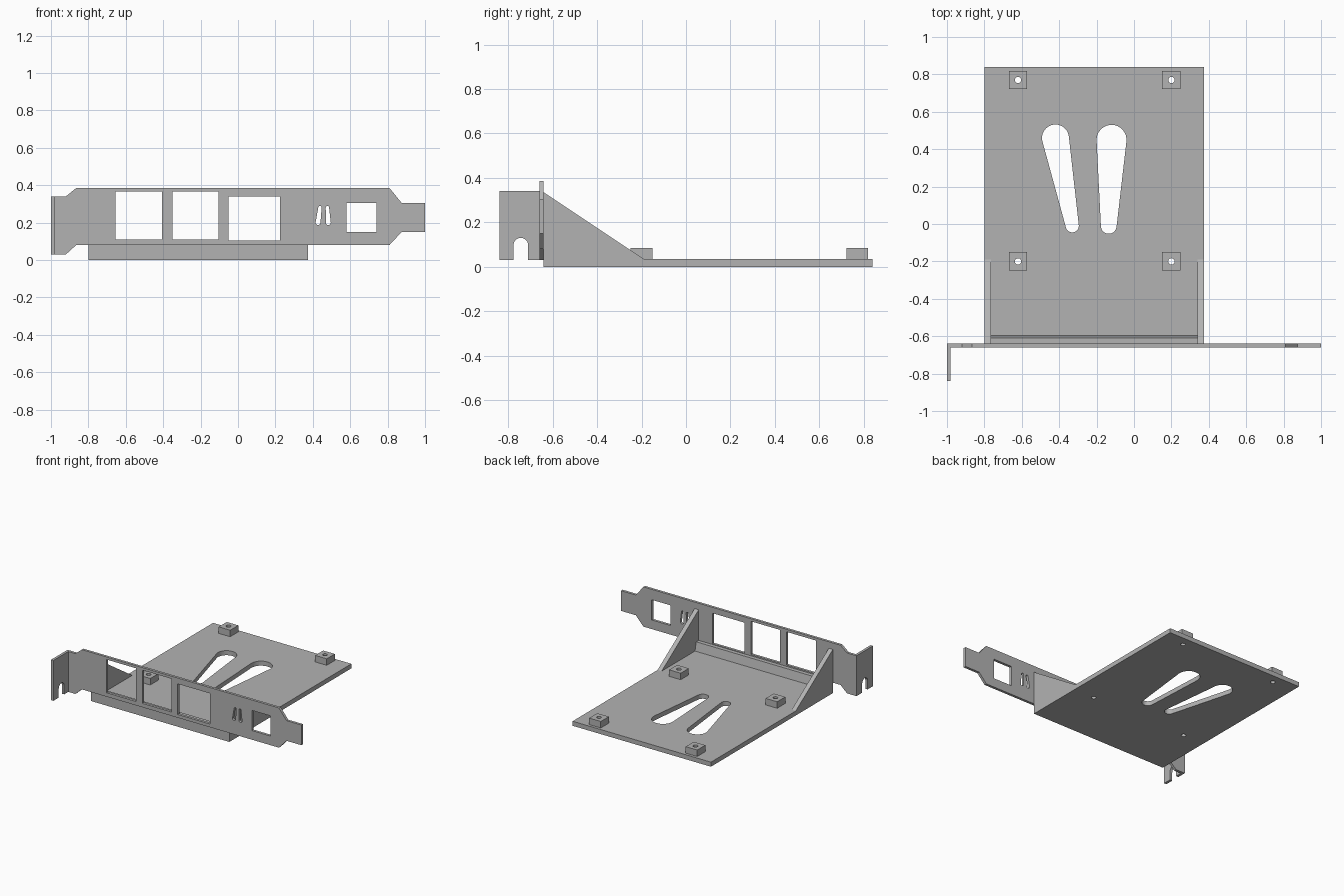
import bpy, bmesh
from math import pi, sin, cos, atan2, acos, hypot
from mathutils import Matrix

cube = bpy.data.objects.get("Cube")
if cube:
    bpy.data.objects.remove(cube, do_unlink=True)

grey = bpy.data.materials.new("plain grey")
grey.use_nodes = True
COLOUR = (0.45, 0.45, 0.45, 1)
grey.diffuse_color = COLOUR
grey.node_tree.nodes["Principled BSDF"].inputs["Base Color"].default_value = COLOUR

# Each plane maps drawing axes (a, b, depth) to world axes
PLANES = {
    "XY": Matrix(((1, 0, 0), (0, 1, 0), (0, 0, 1))),
    "XZ": Matrix(((1, 0, 0), (0, 0, -1), (0, 1, 0))),
    "YZ": Matrix(((0, 0, 1), (1, 0, 0), (0, 1, 0))),
}


def plate(name, plane, loops, low, high):
    """Extrude an outline (first loop) with holes (other loops) from low to high."""
    curve = bpy.data.curves.new(name, "CURVE")
    curve.dimensions = "2D"
    curve.fill_mode = "BOTH"
    curve.extrude = (high - low) / 2
    for loop in loops:
        spline = curve.splines.new("POLY")
        spline.points.add(len(loop) - 1)
        for point, (a, b) in zip(spline.points, loop):
            point.co = (a, b, 0, 1)
        spline.use_cyclic_u = True
        spline.use_smooth = False
    temp = bpy.data.objects.new(name + " profile", curve)
    bpy.context.collection.objects.link(temp)
    bpy.context.view_layer.update()
    graph = bpy.context.evaluated_depsgraph_get()
    mesh = bpy.data.meshes.new_from_object(temp.evaluated_get(graph))
    bpy.data.objects.remove(temp, do_unlink=True)
    bpy.data.curves.remove(curve)

    # Weld the shell and stand it in its plane
    bm = bmesh.new()
    bm.from_mesh(mesh)
    bmesh.ops.remove_doubles(bm, verts=bm.verts, dist=0.0001)
    shift = Matrix.Translation((0, 0, (low + high) / 2))
    bm.transform(PLANES[plane].to_4x4() @ shift)
    bmesh.ops.recalc_face_normals(bm, faces=bm.faces)
    bm.to_mesh(mesh)
    bm.free()
    mesh.name = name
    mesh.materials.clear()
    mesh.materials.append(grey)
    obj = bpy.data.objects.new(name, mesh)
    bpy.context.collection.objects.link(obj)
    return obj


def rect(a0, a1, b0, b1):
    return [(a0, b0), (a1, b0), (a1, b1), (a0, b1)]


def arc(a, b, r, start, end, steps=16):
    angles = [start + (end - start) * i / steps for i in range(steps + 1)]
    return [(a + r * cos(t), b + r * sin(t)) for t in angles]


def circle(a, b, r):
    return arc(a, b, r, 0, 2 * pi, 24)[:-1]


def slot(a0, b0, r0, a1, b1, r1):
    """Tapered slot with round ends, one radius at each end."""
    way = atan2(b1 - b0, a1 - a0)
    lean = acos((r0 - r1) / hypot(a1 - a0, b1 - b0))
    return (arc(a1, b1, r1, way - lean, way + lean)
            + arc(a0, b0, r0, way + lean, way + 2 * pi - lean))


LEFT, RIGHT = -0.8, 0.375       # base sides
WALL_FRONT, WALL_BACK = -0.66, -0.64
FLOOR = 0.035                   # top of the base
MOUNTS = [(x, y) for x in (-0.62, 0.2) for y in (-0.2, 0.77)]

# Base with screw holes and two vent slots
plate("base_plate", "XY",
      [rect(LEFT, RIGHT, WALL_BACK, 0.84)]
      + [circle(x, y, 0.017) for x, y in MOUNTS]
      + [slot(-0.33, -0.01, 0.035, -0.42, 0.46, 0.072),
         slot(-0.135, -0.01, 0.042, -0.12, 0.45, 0.08)],
      0, FLOOR)

# Square standoffs
for i, (x, y) in enumerate(MOUNTS):
    plate(f"standoff_{i + 1}", "XY",
          [rect(x - 0.049, x + 0.049, y - 0.049, y + 0.049), circle(x, y, 0.017)],
          FLOOR, 0.085)

# Slot cover with port windows and two small vent slots
cover = [(-1, 0.03), (-0.92, 0.03), (-0.865, 0.08), (0.81, 0.08),
         (0.875, 0.15), (1, 0.15), (1, 0.305), (0.875, 0.305),
         (0.81, 0.385), (-0.865, 0.385), (-0.92, 0.34), (-1, 0.34)]
plate("slot_cover", "XZ",
      [cover,
       rect(-0.655, -0.405, 0.11, 0.365),
       rect(-0.35, -0.105, 0.11, 0.365),
       rect(-0.05, 0.225, 0.105, 0.34),
       rect(0.58, 0.74, 0.15, 0.305),
       slot(0.428, 0.2, 0.013, 0.438, 0.28, 0.009),
       slot(0.483, 0.2, 0.013, 0.478, 0.28, 0.009)],
      -WALL_BACK, -WALL_FRONT)

# Fixing tab with an arched screw notch
tab = ([(-0.84, 0.34), (-0.84, 0.03), (-0.776, 0.03)]
       + arc(-0.743, 0.097, 0.033, pi, 0)
       + [(-0.71, 0.03), (WALL_FRONT, 0.03), (WALL_FRONT, 0.34)])
plate("fixing_tab", "YZ", [tab], -1, -0.98)

# Triangular side braces
brace = [(WALL_BACK, FLOOR), (-0.19, FLOOR), (WALL_BACK, 0.335)]
plate("right_brace", "YZ", [brace], LEFT, LEFT + 0.035)
plate("left_brace", "YZ", [brace], RIGHT - 0.035, RIGHT)

# Sloped rib joining the base to the cover
rib = [(WALL_BACK, FLOOR), (-0.595, FLOOR), (-0.61, 0.1), (WALL_BACK, 0.1)]
plate("joining_rib", "YZ", [rib], LEFT + 0.035, RIGHT - 0.035)
